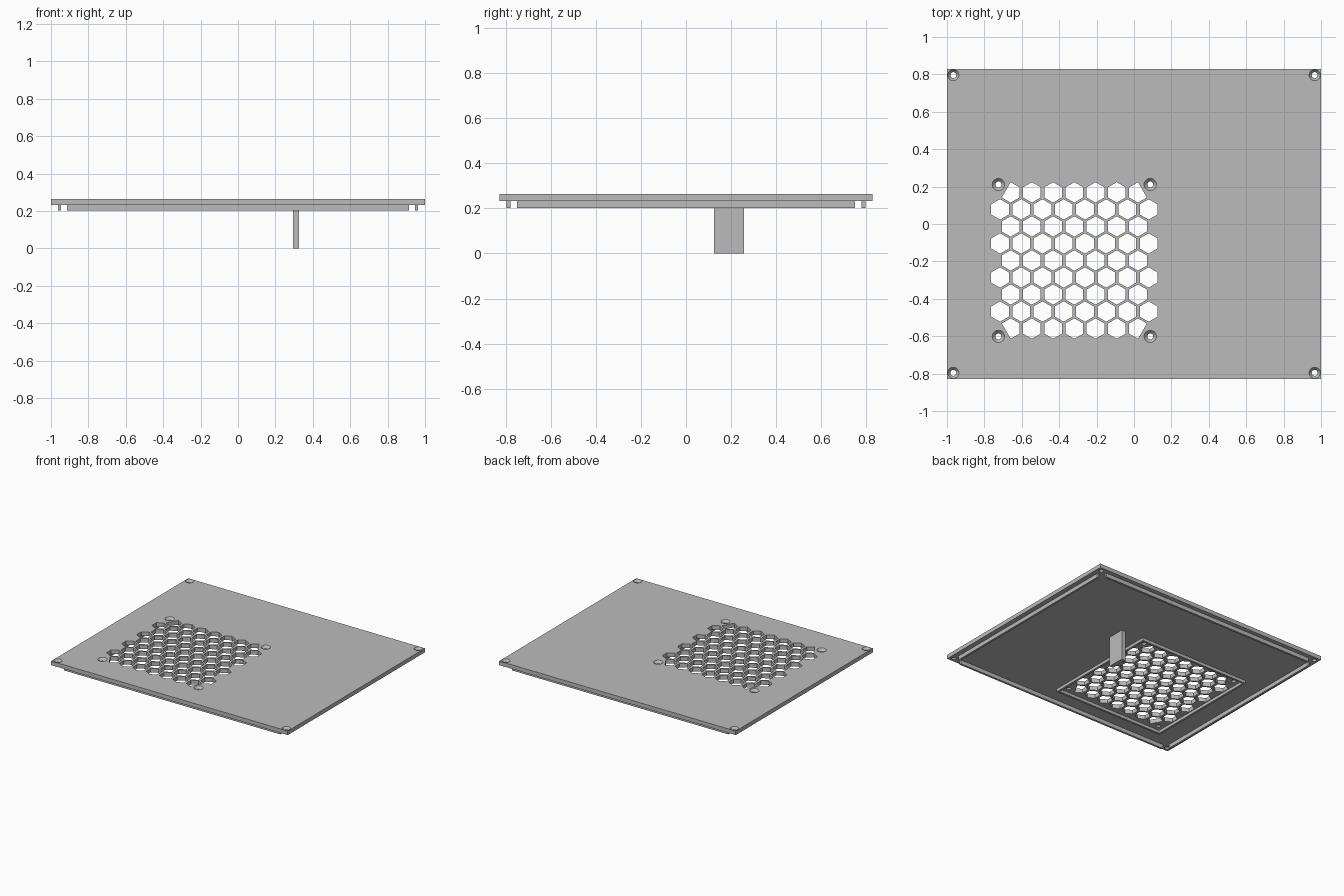
import bpy
import bmesh
from math import cos, sin, pi

old = bpy.data.objects.get("Cube")
if old:
    bpy.data.objects.remove(old, do_unlink=True)

grey = bpy.data.materials.new("light grey plastic")
grey.use_nodes = True
COLOUR = (0.5, 0.5, 0.5, 1)
grey.diffuse_color = COLOUR
grey.node_tree.nodes["Principled BSDF"].inputs["Base Color"].default_value = COLOUR

TOP, UNDER, LIP = 0.263, 0.232, 0.202
HALF_X, HALF_Y = 1.0, 0.828
VENT_X, VENT_Y = -0.319, -0.195


def stack(bm, rings):
    """Closed solid through matching rings of points, lowest ring first."""
    loops = [[bm.verts.new(p) for p in ring] for ring in rings]
    n = len(loops[0])
    bm.faces.new(loops[0][::-1])
    bm.faces.new(loops[-1])
    for a, b in zip(loops, loops[1:]):
        for i in range(n):
            j = (i + 1) % n
            bm.faces.new((a[i], a[j], b[j], b[i]))


def rect(x0, x1, y0, y1, z):
    return [(x0, y0, z), (x1, y0, z), (x1, y1, z), (x0, y1, z)]


def circle(x, y, r, z, n=32):
    return [(x + r * cos(2 * pi * i / n), y + r * sin(2 * pi * i / n), z) for i in range(n)]


def make(name, bm):
    mesh = bpy.data.meshes.new(name)
    bm.to_mesh(mesh)
    bm.free()
    mesh.materials.append(grey)
    ob = bpy.data.objects.new(name, mesh)
    bpy.context.collection.objects.link(ob)
    return ob


def box(name, x0, x1, y0, y1, z0, z1):
    bm = bmesh.new()
    stack(bm, [rect(x0, x1, y0, y1, z0), rect(x0, x1, y0, y1, z1)])
    return make(name, bm)


# Cutter: honeycomb vent and countersunk screw holes
cut = bmesh.new()
PITCH, ROW, R = 0.1135, 0.091, 0.0545
for row in range(-4, 5):
    count = 8 if row % 2 else 7
    for col in range(count):
        off = col - (count - 1) / 2
        cx, cy = VENT_X + off * PITCH, VENT_Y + row * ROW
        pts = []
        for k in range(6):
            dx, dy = R * cos(pi / 6 + k * pi / 3), R * sin(pi / 6 + k * pi / 3)
            # corner cells lose the point next to the screw
            corner = abs(row) == 4 and col in (0, count - 1)
            if corner and dx * off > 0 and abs(dx) > 0.01 and dy * row > 0:
                continue
            pts.append((cx + dx, cy + dy))
        stack(cut, [[(x, y, z) for x, y in pts] for z in (UNDER - 0.05, TOP + 0.05)])

screws = []
for sx in (-1, 1):
    for sy in (-1, 1):
        screws.append((sx * 0.966, sy * 0.796, 0.030))
        screws.append((VENT_X + sx * 0.406, VENT_Y + sy * 0.406, 0.033))
for x, y, head in screws:
    stack(cut, [circle(x, y, 0.016, UNDER - 0.05), circle(x, y, 0.016, TOP - 0.018),
                circle(x, y, head, TOP), circle(x, y, head, TOP + 0.05)])
cutter = make("hole_cutter", cut)
cutter.hide_render = True

# Cover plate
plate = box("cover_plate", -HALF_X, HALF_X, -HALF_Y, HALF_Y, UNDER, TOP)
mod = plate.modifiers.new("holes", 'BOOLEAN')
mod.operation = 'DIFFERENCE'
mod.solver = 'EXACT'
mod.object = cutter
bpy.context.view_layer.objects.active = plate
plate.select_set(True)
bpy.ops.object.modifier_apply(modifier=mod.name)
bpy.data.objects.remove(cutter, do_unlink=True)
bpy.ops.object.shade_smooth_by_angle(angle=pi / 6)

# Locating lips under the edges, open at the corners
for name, s in (("left", 1), ("right", -1)):
    x = s * 0.955
    box(name + "_lip", x - 0.008, x + 0.008, -0.75, 0.75, LIP, UNDER)
for name, s in (("back", 1), ("front", -1)):
    y = s * 0.787
    box(name + "_lip", -0.915, 0.915, y - 0.008, y + 0.008, LIP, UNDER)

# Square frame around the vent on the underside
OUT, INN, LOW = 0.466, 0.45, 0.21
frame = bmesh.new()
rings = []
for h, z in ((OUT, LOW), (OUT, UNDER), (INN, UNDER), (INN, LOW)):
    pts = rect(VENT_X - h, VENT_X + h, VENT_Y - h, VENT_Y + h, z)
    rings.append([frame.verts.new(p) for p in pts])
for a, b in zip(rings, rings[1:] + rings[:1]):
    for i in range(4):
        j = (i + 1) % 4
        frame.faces.new((a[i], a[j], b[j], b[i]))
make("vent_frame", frame)

# Hanging tab
box("support_tab", 0.294, 0.326, 0.125, 0.257, 0, UNDER)
